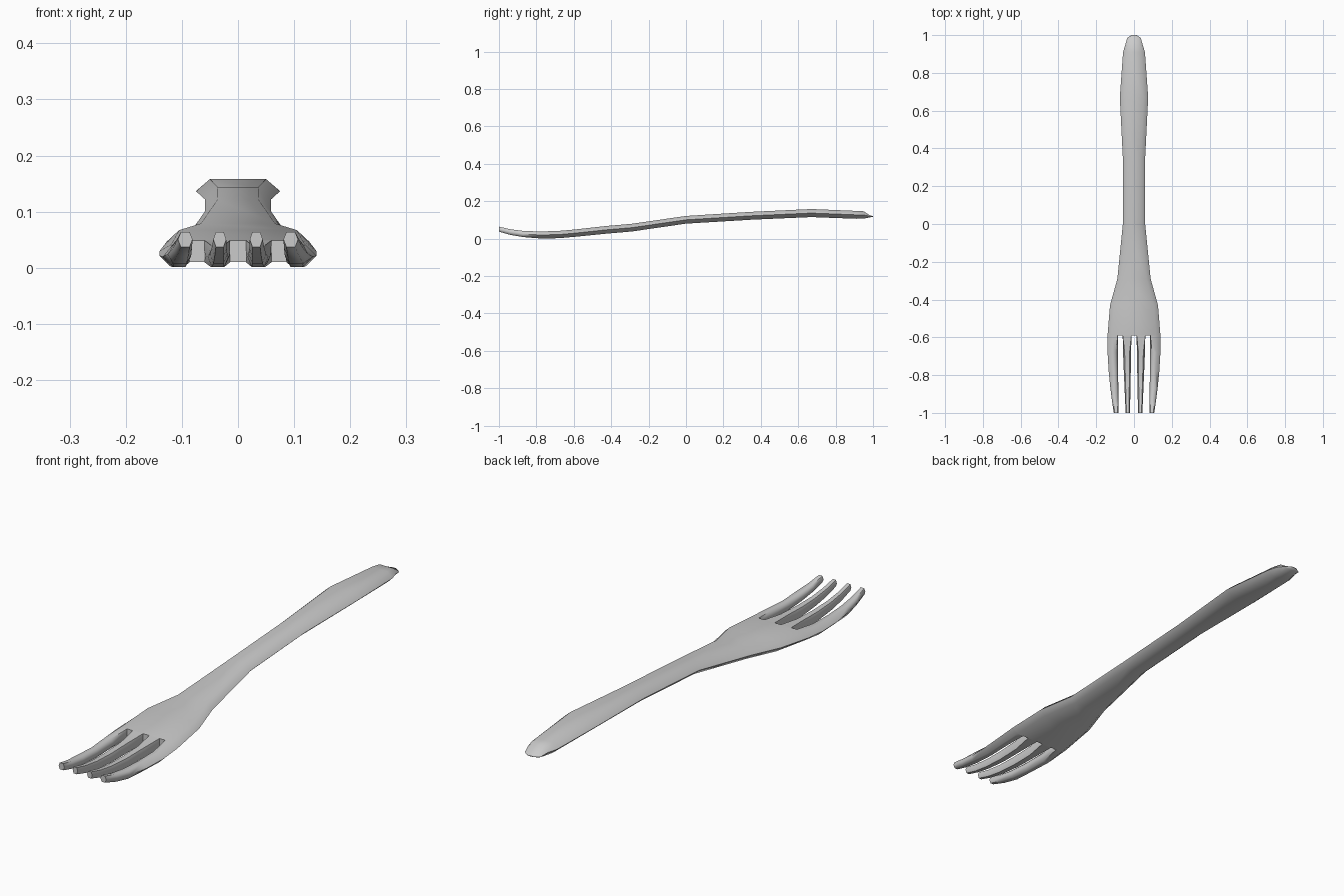
import bpy
import bmesh
from math import radians

cube = bpy.data.objects.get("Cube")
if cube:
    bpy.data.objects.remove(cube, do_unlink=True)

steel = bpy.data.materials.new("light_grey_metal")
steel.use_nodes = True
grey = (0.6, 0.6, 0.6, 1)
steel.diffuse_color = grey
steel.node_tree.nodes["Principled BSDF"].inputs["Base Color"].default_value = grey


def loft(name, stations, cap_start=True):
    """Six-sided tube: stations are (y, left x, right x, left bevel, right bevel, bottom z, top z)."""
    bm = bmesh.new()
    rings = []
    for y, x0, x1, b0, b1, low, high in stations:
        mid = (low + high) / 2
        ring = [(x0 + b0, high), (x1 - b1, high), (x1, mid),
                (x1 - b1, low), (x0 + b0, low), (x0, mid)]
        rings.append([bm.verts.new((x, y, z)) for x, z in ring])
    for a, b in zip(rings, rings[1:]):
        for i in range(6):
            j = (i + 1) % 6
            bm.faces.new((a[i], a[j], b[j], b[i]))
    if cap_start:
        bm.faces.new(rings[0])
    bm.faces.new(rings[-1])
    bmesh.ops.recalc_face_normals(bm, faces=bm.faces)
    mesh = bpy.data.meshes.new(name)
    bm.to_mesh(mesh)
    bm.free()
    obj = bpy.data.objects.new(name, mesh)
    bpy.context.collection.objects.link(obj)
    mesh.materials.append(steel)
    bpy.ops.object.select_all(action="DESELECT")
    obj.select_set(True)
    bpy.context.view_layer.objects.active = obj
    bpy.ops.object.shade_smooth_by_angle(angle=radians(65))
    return obj


# Handle, neck and palm: y, half width, bevel, bottom, top
body = [
    (1.0, .014, .004, .117, .121),
    (.985, .036, .008, .114, .123),
    (.95, .046, .018, .107, .146),
    (.91, .058, .022, .106, .148),
    (.67, .075, .025, .115, .158),
    (.35, .059, .023, .101, .143),
    (0, .059, .022, .08, .121),
    (-.29, .088, .022, .038, .079),
    (-.43, .127, .022, .026, .067),
    (-.59, .14, .025, .01, .049),
]
loft("handle_and_palm", [(y, -w, w, b, b, lo, hi) for y, w, b, lo, hi in body])

# Tines share one bent side profile: y, bottom, top
bend = [(-.59, .01, .049), (-.68, .002, .041), (-.78, .001, .038),
        (-.87, .008, .041), (-.94, .02, .05), (-1, .037, .064)]
# Inner and outer edge of each tine along that profile
edges = {
    "inner": [(.014, .06), (.015, .058), (.017, .054), (.019, .05), (.02, .047), (.021, .044)],
    "outer": [(.086, .14), (.085, .14), (.084, .134), (.083, .125), (.082, .116), (.081, .107)],
}
for kind, spans in edges.items():
    for side, sign in (("left", 1), ("right", -1)):
        stations = []
        for i, ((y, lo, hi), (near, far)) in enumerate(zip(bend, spans)):
            soft = .2 * (far - near)
            b_near = soft if i else 0
            b_far = .025 if i == 0 and kind == "outer" else b_near
            if kind == "outer" and i in (1, 2):
                b_far = .02
            if sign > 0:
                stations.append((y, near, far, b_near, b_far, lo, hi))
            else:
                stations.append((y, -far, -near, b_far, b_near, lo, hi))
        loft(f"{kind}_tine_{side}", stations, cap_start=False)
